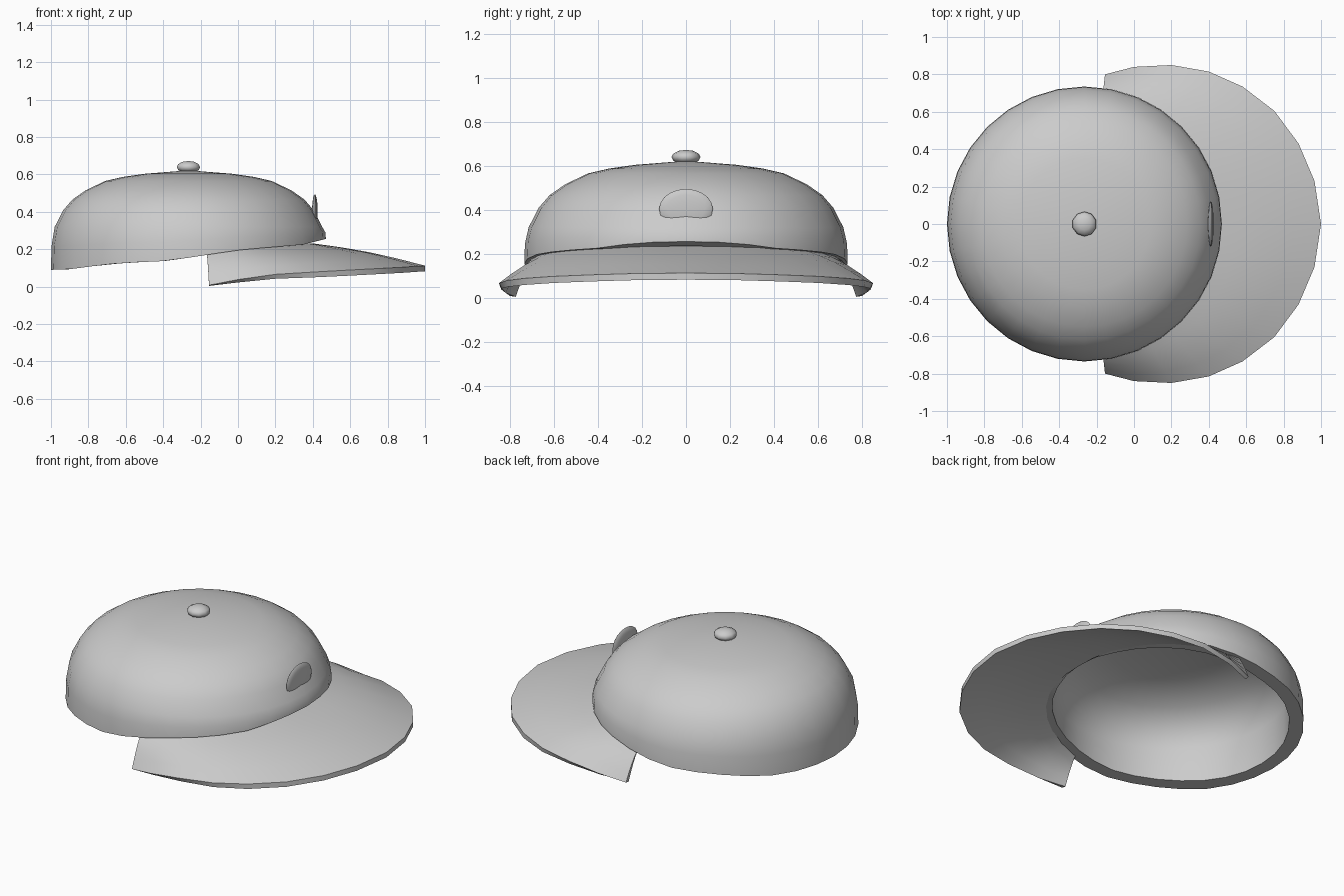
import bpy, bmesh, math
from mathutils import Matrix, Vector

if "Cube" in bpy.data.objects:
    bpy.data.objects.remove(bpy.data.objects["Cube"])

CX = -0.265          # crown axis
N = 32               # sides of the crown

grey = bpy.data.materials.new("light grey cloth")
grey.diffuse_color = (0.6, 0.6, 0.6, 1)
grey.use_nodes = True
grey.node_tree.nodes["Principled BSDF"].inputs["Base Color"].default_value = grey.diffuse_color


def finish(name, bm, angle=40):
    bmesh.ops.recalc_face_normals(bm, faces=bm.faces)
    me = bpy.data.meshes.new(name)
    bm.to_mesh(me)
    bm.free()
    ob = bpy.data.objects.new(name, me)
    bpy.context.collection.objects.link(ob)
    me.materials.append(grey)
    bpy.ops.object.select_all(action='DESELECT')
    ob.select_set(True)
    bpy.context.view_layer.objects.active = ob
    bpy.ops.object.shade_smooth_by_angle(angle=math.radians(angle))
    return ob


def lerp_table(t, table):
    if t <= table[0][0]:
        return table[0][1]
    for (a, va), (b, vb) in zip(table, table[1:]):
        if t <= b:
            return va + (vb - va) * (t - a) / (b - a)
    return table[-1][1]


# height of the crown's lower edge, by x
RIM = [(-1, .09), (-.9, .093), (-.7, .12), (-.55, .13), (-.37, .138), (-.2, .165),
       (0, .195), (.2, .213), (.34, .223), (.465, .255)]

# Crown: revolved shell whose lower edge follows RIM; the lining thins to the top
PROFILE = [(.23, .604), (.35, .587), (.445, .565), (.55, .515), (.62, .466),
           (.67, .408), (.715, .32)]
LINING = [(.655, .32), (.625, .40), (.58, .46), (.52, .507), (.42, .553),
          (.33, .574), (.21, .59)]


def ring(bm, r, z=None, mix=0.0):
    vs = []
    for i in range(N):
        a = 2 * math.pi * i / N
        x, y = CX + r * math.cos(a), r * math.sin(a)
        edge = lerp_table(x, RIM)
        vs.append(bm.verts.new((x, y, edge if z is None else z + (edge - z) * mix)))
    return vs


bm = bmesh.new()
rings = [ring(bm, r, z) for r, z in PROFILE]
rings += [ring(bm, .732, .32, .45), ring(bm, .735), ring(bm, .655)]
rings += [ring(bm, r, z) for r, z in LINING]
for a, b in zip(rings, rings[1:]):
    for i in range(N):
        j = (i + 1) % N
        bm.faces.new((a[i], a[j], b[j], b[i]))
for loop, z in ((rings[0], .622), (rings[-1], .605)):
    tip = bm.verts.new((CX, 0, z))
    for i in range(N):
        bm.faces.new((loop[i], loop[(i + 1) % N], tip))
finish("crown", bm, 45)

# Visor: curved wedge, thin under the crown edge and thick at the brim
OUTER = [(1.0, 0, .112), (.965, .23, .11), (.88, .43, .104), (.75, .605, .097),
         (.58, .735, .088), (.4, .815, .078), (.2, .85, .066), (0, .84, .038),
         (-.155, .8, .008)]
ROWS = 5
bm = bmesh.new()
cols = []
for k in range(-8, 9):
    ox, oy, oz = OUTER[abs(k)]
    a = math.radians(82) * k / 8
    r = .66 + .05 * abs(k) / 8
    ix, iy = CX + r * math.cos(a), r * math.sin(a)
    inner = Vector((ix, iy, min(lerp_table(ix, RIM), .226) + .006))
    outer = Vector((ox, math.copysign(oy, k), oz))
    # underside drops straight down at the front, leans inward at the ends
    lean = max(0, abs(k) - 4) / 4
    down = Vector((0, -math.copysign(.026, k) * lean, -.03 + .026 * lean ** 2))
    top, low = [], []
    for s in range(ROWS):
        t = s / (ROWS - 1)
        p = inner.lerp(outer, t)
        p.z += .013 * math.sin(math.pi * t)
        top.append(bm.verts.new(p))
        low.append(bm.verts.new(p + down * (.15 + .85 * t)))
    cols.append(top + low[::-1])
for a, b in zip(cols, cols[1:]):
    for s in range(len(a)):
        u = (s + 1) % len(a)
        bm.faces.new((a[s], a[u], b[u], b[s]))
for end in (cols[0], cols[-1]):
    for s in range(ROWS - 1):
        bm.faces.new((end[s], end[s + 1], end[-2 - s], end[-1 - s]))
finish("visor", bm, 35)


# Squashed spheres: top button and front badge
def ellipsoid(name, centre, size, seg, rows, turn=0):
    bm = bmesh.new()
    bmesh.ops.create_uvsphere(bm, u_segments=seg, v_segments=rows, radius=1)
    m = (Matrix.Translation(centre) @ Matrix.Diagonal((*size, 1))
         @ Matrix.Rotation(turn, 4, 'Y'))
    bmesh.ops.transform(bm, matrix=m, verts=bm.verts)
    return finish(name, bm, 60)


ellipsoid("top_button", (CX, 0, .639), (.066, .066, .033), 10, 6)
ellipsoid("front_badge", (.411, 0, .404), (.015, .122, .09), 20, 8, math.pi / 2)
